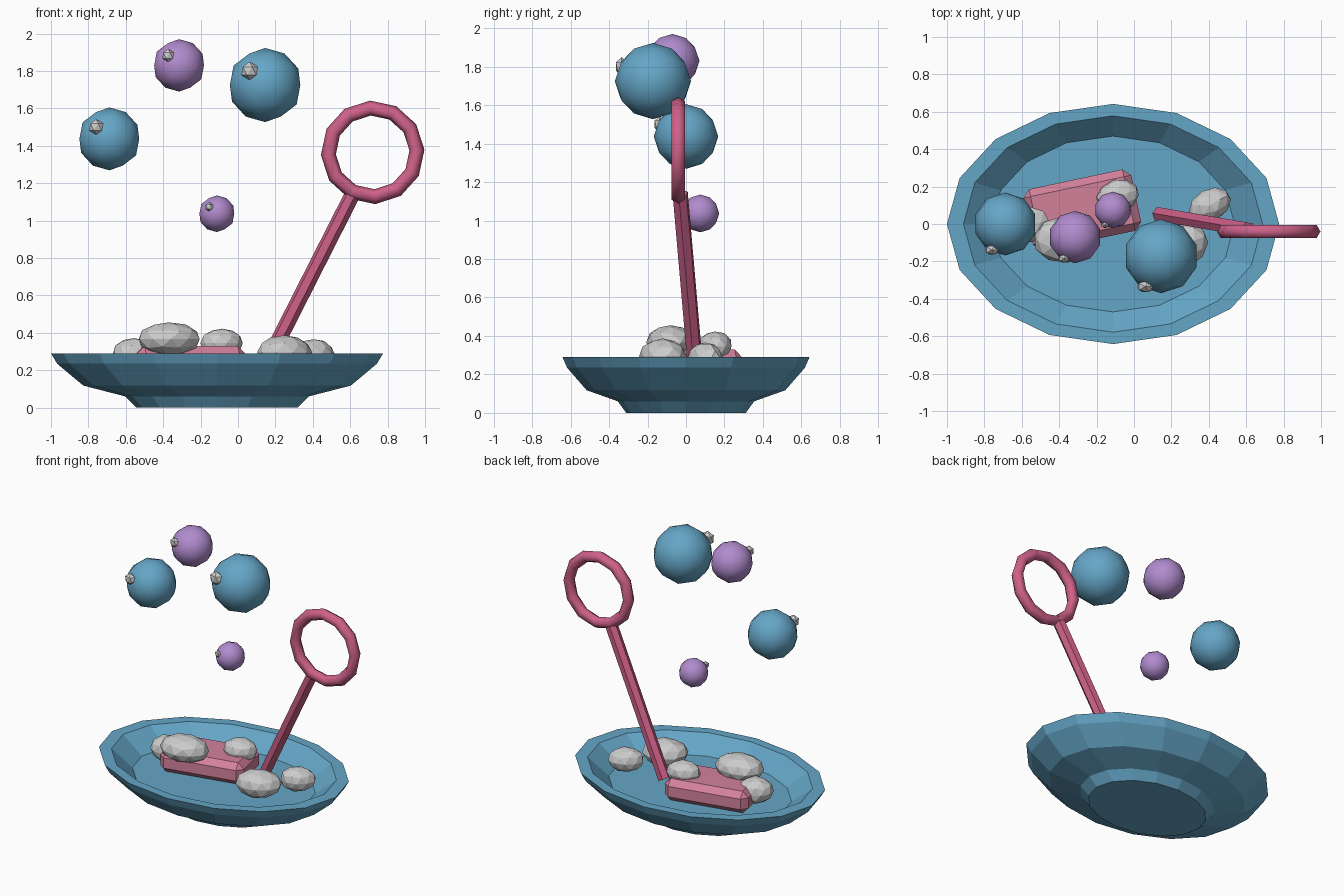
import bpy, bmesh, math, random
from mathutils import Vector, Matrix

random.seed(4)
if "Cube" in bpy.data.objects:
    bpy.data.objects.remove(bpy.data.objects["Cube"], do_unlink=True)


def material(name, r, g, b):
    m = bpy.data.materials.new(name)
    m.use_nodes = True
    m.diffuse_color = (r, g, b, 1)
    m.node_tree.nodes["Principled BSDF"].inputs["Base Color"].default_value = (r, g, b, 1)
    return m


BLUE = material("soft blue", 0.13, 0.38, 0.57)
PURPLE = material("lilac", 0.44, 0.26, 0.62)
ROSE = material("deep rose", 0.62, 0.12, 0.25)
PINK = material("pale pink", 0.65, 0.22, 0.33)
GREY = material("light grey", 0.60, 0.60, 0.60)


def finish(name, bm, mat, smooth=False):
    bmesh.ops.recalc_face_normals(bm, faces=bm.faces)
    me = bpy.data.meshes.new(name)
    for f in bm.faces:
        f.smooth = smooth
    bm.to_mesh(me)
    bm.free()
    me.materials.append(mat)
    ob = bpy.data.objects.new(name, me)
    bpy.context.collection.objects.link(ob)
    return ob


def ball(name, centre, size, mat, detail=2, smooth=False, jitter=0.0, turn=0.0):
    bm = bmesh.new()
    bmesh.ops.create_icosphere(bm, subdivisions=detail, radius=1)
    for v in bm.verts:
        v.co *= 1 + random.uniform(-jitter, jitter)
    bm.transform(Matrix.Translation(centre) @ Matrix.Rotation(turn, 4, 'Z')
                 @ Matrix.Diagonal((*size, 1)))
    return finish(name, bm, mat, smooth)


# Oval dish: one profile (radius, height) swept round an ellipse
def dish(sides=16, ratio=0.723, cx=-0.112):
    profile = [(0.43, 0), (0.49, 0.06), (0.715, 0.118), (0.855, 0.235),
               (0.888, 0.29), (0.80, 0.29), (0.65, 0.175)]
    bm = bmesh.new()
    rings = []
    for r, z in profile:
        angles = [math.tau * i / sides for i in range(sides)]
        rings.append([bm.verts.new((cx + r * math.cos(a), ratio * r * math.sin(a), z))
                      for a in angles])
    for low, high in zip(rings, rings[1:]):
        for i in range(sides):
            j = (i + 1) % sides
            bm.faces.new((low[i], low[j], high[j], high[i]))
    bm.faces.new(rings[0])
    bm.faces.new(rings[-1])
    finish("dish", bm, BLUE)


dish()

# Chamfered soap bar lying on the dish floor
bm = bmesh.new()
bmesh.ops.create_cube(bm, size=1)
bm.transform(Matrix.Diagonal((0.59, 0.335, 0.155, 1)))
bmesh.ops.bevel(bm, geom=bm.edges[:], offset=0.04, segments=1, affect='EDGES')
bm.transform(Matrix.Translation((-0.277, 0.075, 0.252)) @ Matrix.Rotation(math.radians(12), 4, 'Z'))
finish("soap_bar", bm, PINK)

# Wand handle: six-sided rod
foot, head = Vector((0.135, 0.052, 0.2)), Vector((0.612, -0.03, 1.14))
axis = head - foot
bm = bmesh.new()
bmesh.ops.create_cone(bm, cap_ends=True, segments=6, radius1=0.042, radius2=0.042,
                      depth=axis.length)
bm.transform(Matrix.Translation((foot + head) / 2) @ axis.to_track_quat('Z', 'Y').to_matrix().to_4x4())
finish("wand_handle", bm, ROSE)


# Wand ring: upright torus
def ring(centre, major, minor, around=12, section=6):
    bm = bmesh.new()
    loops = []
    for i in range(around):
        a = math.tau * i / around + 0.05
        out = Vector((math.cos(a), 0, math.sin(a)))
        loop = []
        for k in range(section):
            b = math.tau * k / section
            p = centre + out * (major + minor * math.cos(b)) + Vector((0, minor * math.sin(b), 0))
            loop.append(bm.verts.new(p))
        loops.append(loop)
    for i in range(around):
        p, q = loops[i], loops[(i + 1) % around]
        for k in range(section):
            m = (k + 1) % section
            bm.faces.new((p[k], q[k], q[m], p[m]))
    finish("wand_ring", bm, ROSE, True)


ring(Vector((0.72, -0.04, 1.365)), 0.237, 0.04)

# Lumps of foam: squashed, slightly uneven balls
lumps = [
    ((-0.37, -0.08, 0.367), (0.168, 0.125, 0.09)),
    ((-0.555, 0.0, 0.285), (0.118, 0.1, 0.088)),
    ((-0.085, 0.15, 0.345), (0.116, 0.088, 0.08)),
    ((0.248, -0.12, 0.295), (0.15, 0.118, 0.092)),
    ((0.405, 0.1, 0.285), (0.118, 0.085, 0.083)),
]
for n, (centre, size) in enumerate(lumps, 1):
    ball(f"foam_lump_{n}", centre, size, GREY, jitter=0.03, turn=0.1 * n)

# Floating bubbles, each with a small glint on its front
bubbles = [
    ((-0.688, 0.0, 1.437), 0.168, BLUE),
    ((0.145, -0.172, 1.725), 0.198, BLUE),
    ((-0.315, -0.07, 1.83), 0.14, PURPLE),
    ((-0.113, 0.075, 1.037), 0.098, PURPLE),
]
for n, (centre, r, mat) in enumerate(bubbles, 1):
    ball(f"bubble_{n}", centre, (r, r, r), mat, smooth=True)
    glint = Vector(centre) + r * Vector((-0.42, -0.82, 0.38))
    ball(f"bubble_glint_{n}", glint, (0.25 * r, 0.18 * r, 0.25 * r), GREY, detail=1)
